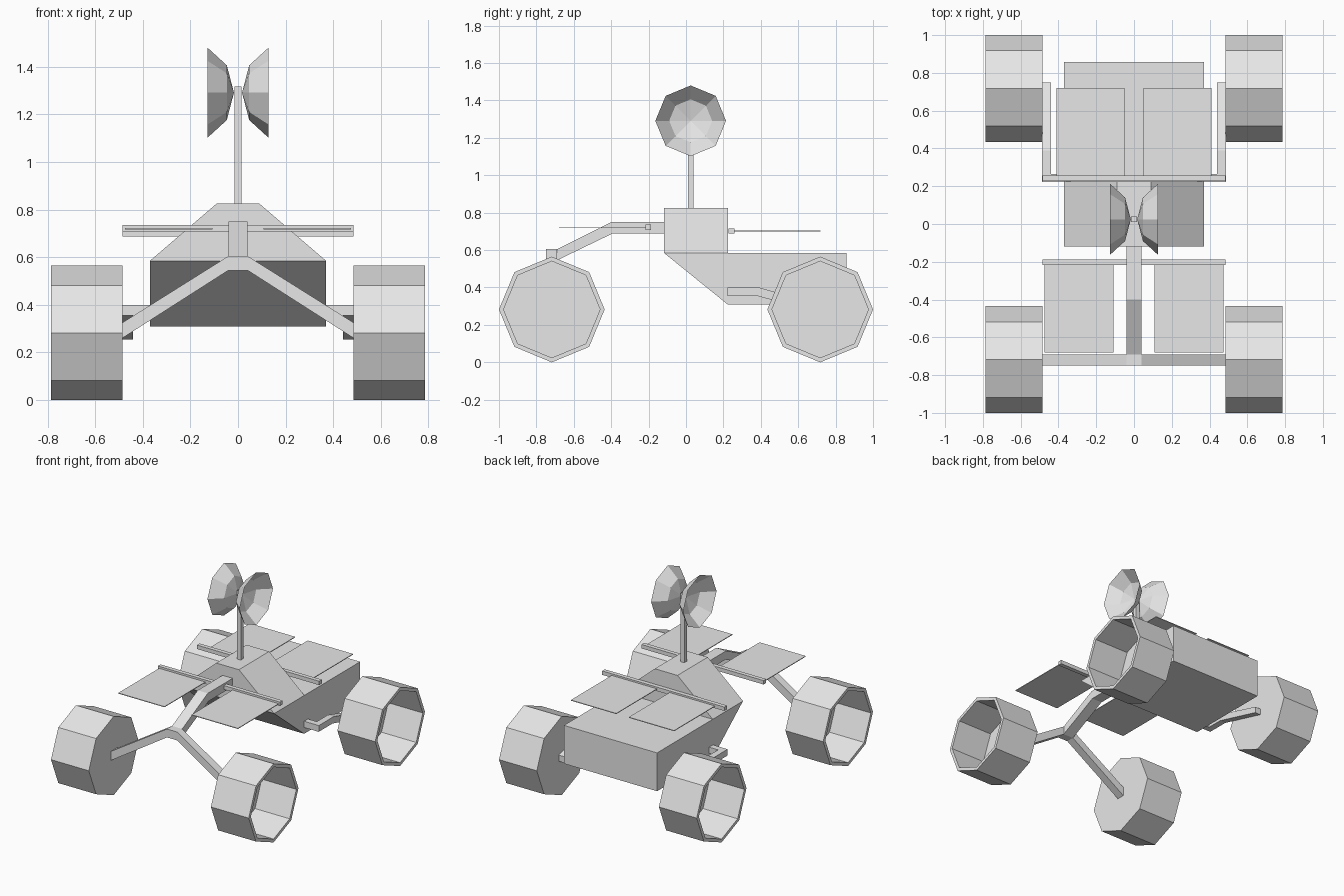
import bpy, bmesh
from math import cos, sin, pi

if "Cube" in bpy.data.objects:
    bpy.data.objects.remove(bpy.data.objects["Cube"])

grey = bpy.data.materials.new("light grey")
grey.use_nodes = True
grey.diffuse_color = (0.8, 0.8, 0.8, 1)
grey.node_tree.nodes["Principled BSDF"].inputs["Base Color"].default_value = (0.8, 0.8, 0.8, 1)


def finish(name, bm):
    bmesh.ops.remove_doubles(bm, verts=bm.verts, dist=0.0001)
    bmesh.ops.recalc_face_normals(bm, faces=bm.faces)
    mesh = bpy.data.meshes.new(name)
    bm.to_mesh(mesh)
    bm.free()
    mesh.materials.append(grey)
    obj = bpy.data.objects.new(name, mesh)
    bpy.context.collection.objects.link(obj)
    return obj


def prism(name, outline, axis, lo, hi):
    """Extrude an outline along x (points are y, z) or y (points are x, z)."""
    bm = bmesh.new()

    def ring(d):
        return [bm.verts.new((d, a, b) if axis == "x" else (a, d, b)) for a, b in outline]

    first, last = ring(lo), ring(hi)
    bm.faces.new(first)
    bm.faces.new(last)
    for i in range(len(outline)):
        bm.faces.new((first[i - 1], first[i], last[i], last[i - 1]))
    return finish(name, bm)


def box(name, x, y, z):
    corners = [(y[0], z[0]), (y[1], z[0]), (y[1], z[1]), (y[0], z[1])]
    return prism(name, corners, "x", x[0], x[1])


def lathe(name, profile, side, y, z, sides=8):
    """Turn an (x, radius) profile around a sideways axis."""
    bm = bmesh.new()
    rings = [[bm.verts.new((side * x, y + r * cos(2 * pi * i / sides),
                            z + r * sin(2 * pi * i / sides))) for i in range(sides)]
             for x, r in profile]
    for a, b, pa, pb in zip(rings, rings[1:], profile, profile[1:]):
        for i in range(sides):
            if pa[1] == 0:
                bm.faces.new((a[i], b[i - 1], b[i]))
            elif pb[1] == 0:
                bm.faces.new((a[i - 1], a[i], b[i]))
            else:
                bm.faces.new((a[i - 1], a[i], b[i], b[i - 1]))
    return finish(name, bm)


# Body and cabin
prism("body", [(-0.118, 0.585), (0.857, 0.585), (0.857, 0.31), (0.222, 0.31)], "x", -0.37, 0.37)
prism("cabin", [(-0.37, 0.585), (0.37, 0.585), (0.09, 0.825), (-0.09, 0.825)], "y", -0.118, 0.225)

# Mast
box("mast", (-0.015, 0.015), (0.01, 0.04), (0.82, 1.318))

# Neck reaching forward to the front axle
prism("front_neck", [(-0.115, 0.75), (-0.4, 0.75), (-0.69, 0.605), (-0.748, 0.605),
                     (-0.748, 0.545), (-0.69, 0.545), (-0.39, 0.69), (-0.115, 0.69)],
      "x", -0.04, 0.04)

# Panel support bars
box("front_panel_bar", (-0.485, 0.485), (-0.217, -0.187), (0.708, 0.736))
box("rear_panel_bar", (-0.485, 0.485), (0.228, 0.258), (0.688, 0.716))

wheel_profile = [(0.485, 0), (0.485, 0.2825), (0.785, 0.2825),
                 (0.785, 0.258), (0.51, 0.258), (0.51, 0)]
dish_profile = [(0.017, 0), (0.047, 0.115), (0.128, 0.189)]

for label, s in (("left", 1), ("right", -1)):
    # Wheels, open on the outside
    for end, y in (("front", -0.7175), ("rear", 0.7175)):
        lathe(f"{label}_{end}_wheel", wheel_profile, s, y, 0.2825)

    # Dish
    lathe(f"{label}_dish", dish_profile, s, 0.025, 1.291)

    # Front arm sloping down to the wheel
    prism(f"{label}_front_arm", [(s * 0.04, 0.605), (s * 0.486, 0.325),
                                 (s * 0.486, 0.26), (s * 0.04, 0.545)], "y", -0.748, -0.69)

    # Rear arm: stub out of the body, then a bent bar back to the wheel
    box(f"{label}_rear_stub", sorted((s * 0.36, s * 0.45)), (0.222, 0.265), (0.355, 0.4))
    prism(f"{label}_rear_arm", [(0.222, 0.4), (0.39, 0.4), (0.75, 0.3), (0.75, 0.255),
                                (0.38, 0.355), (0.222, 0.355)],
          "x", s * 0.44, s * 0.486)

    # Solar panels
    box(f"{label}_front_panel", sorted((s * 0.108, s * 0.475)), (-0.68, -0.21), (0.717, 0.722))
    box(f"{label}_rear_panel", sorted((s * 0.05, s * 0.41)), (0.25, 0.72), (0.699, 0.704))
